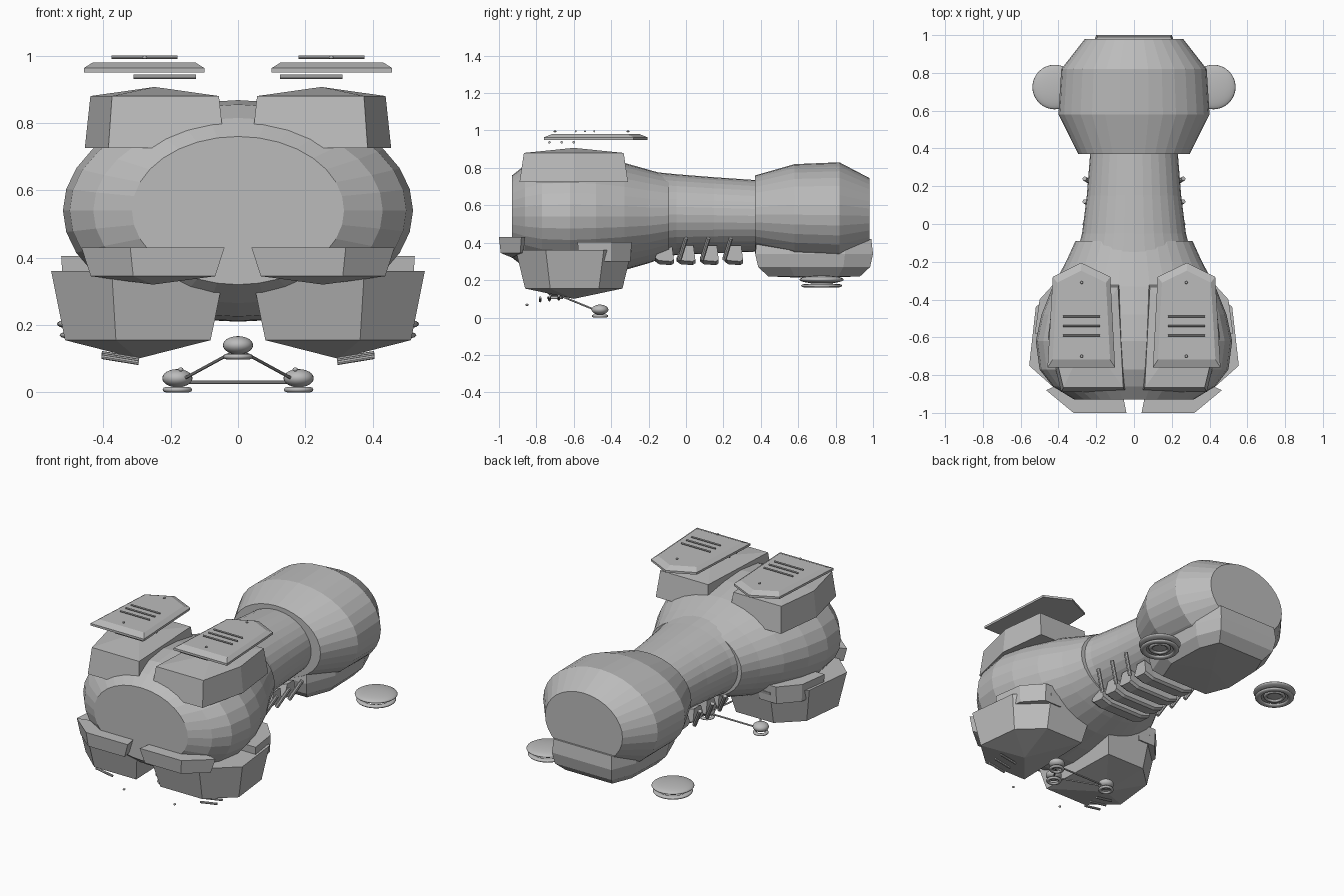
import bpy, bmesh, math
from mathutils import Vector

if "Cube" in bpy.data.objects:
    bpy.data.objects.remove(bpy.data.objects["Cube"])

grey = bpy.data.materials.new("plain grey")
grey.diffuse_color = (0.5, 0.5, 0.5, 1)
grey.use_nodes = True
grey.node_tree.nodes["Principled BSDF"].inputs["Base Color"].default_value = grey.diffuse_color


def finish(name, bm, smooth=False):
    bmesh.ops.recalc_face_normals(bm, faces=bm.faces)
    me = bpy.data.meshes.new(name)
    for f in bm.faces:
        f.smooth = smooth
    bm.to_mesh(me)
    bm.free()
    me.materials.append(grey)
    ob = bpy.data.objects.new(name, me)
    bpy.context.collection.objects.link(ob)
    return ob


def skin(bm, rings, apex=None):
    """Join equal rings of points; close the first, cap or point the last."""
    rows = [[bm.verts.new(p) for p in r] for r in rings]
    n = len(rows[0])
    for a, b in zip(rows, rows[1:]):
        for i in range(n):
            j = (i + 1) % n
            bm.faces.new((a[i], a[j], b[j], b[i]))
    bm.faces.new(rows[0])
    if apex is None:
        bm.faces.new(rows[-1])
    else:
        top = bm.verts.new(apex)
        for i in range(n):
            bm.faces.new((rows[-1][i], rows[-1][(i + 1) % n], top))


def barrel(name, sections, n=32):
    """Elliptic loft along y: (y, half width, half height, centre z)."""
    bm = bmesh.new()
    skin(bm, [[(rx * math.cos(2 * math.pi * i / n), y,
                cz + rz * math.sin(2 * math.pi * i / n)) for i in range(n)]
              for y, rx, rz, cz in sections])
    return finish(name, bm)


def pod(name, outline, layers, apex_z=None, side=1):
    """Faceted plate: outline scaled per layer (z, scale), optional low peak."""
    xs, ys = [p[0] for p in outline], [p[1] for p in outline]
    cx, cy = (min(xs) + max(xs)) / 2, (min(ys) + max(ys)) / 2
    bm = bmesh.new()
    skin(bm, [[(side * (cx + (x - cx) * s), cy + (y - cy) * s, z) for x, y in outline]
              for z, s in layers],
         None if apex_z is None else (side * cx, cy, apex_z))
    return finish(name, bm)


def rod(name, a, b, r, n=8):
    a, b = Vector(a), Vector(b)
    d = b - a
    bm = bmesh.new()
    bmesh.ops.create_cone(bm, cap_ends=True, segments=n, radius1=r, radius2=r, depth=d.length)
    ob = finish(name, bm)
    ob.location = (a + b) / 2
    ob.rotation_euler = d.to_track_quat('Z', 'Y').to_euler()
    return ob


def ball(name, c, r, h, seg=24):
    bm = bmesh.new()
    bmesh.ops.create_uvsphere(bm, u_segments=seg, v_segments=max(6, seg // 2), radius=1)
    bmesh.ops.scale(bm, vec=(r, r, h), verts=bm.verts)
    bmesh.ops.translate(bm, vec=c, verts=bm.verts)
    return finish(name, bm, True)


def ring(name, c, major, minor, height, n=32, m=8):
    bm = bmesh.new()
    rows = []
    for i in range(n):
        t = 2 * math.pi * i / n
        rows.append([bm.verts.new((
            c[0] + (major + minor * math.cos(2 * math.pi * k / m)) * math.cos(t),
            c[1] + (major + minor * math.cos(2 * math.pi * k / m)) * math.sin(t),
            c[2] + height * math.sin(2 * math.pi * k / m))) for k in range(m)])
    for i in range(n):
        for k in range(m):
            a, b = rows[i], rows[(i + 1) % n]
            bm.faces.new((a[k], b[k], b[(k + 1) % m], a[(k + 1) % m]))
    return finish(name, bm, True)


# Main hull: wide front, waist, rear drum
barrel("front_hull", [(-.93, .315, .22, .54), (-.86, .43, .275, .54), (-.77, .50, .315, .54),
                      (-.62, .52, .328, .54), (-.48, .49, .315, .54), (-.33, .43, .287, .54),
                      (-.2, .36, .25, .54), (-.09, .31, .215, .545)])
barrel("waist", [(-.15, .30, .226, .55), (-.05, .275, .216, .55),
                 (.15, .25, .203, .547), (.40, .23, .19, .543)])
barrel("rear_drum", [(.37, .295, .21, .55), (.58, .40, .27, .55),
                     (.82, .385, .283, .547), (.98, .26, .203, .543)])

# Chin pod below the rear drum
pod("rear_belly_pod", [(-.2, .37), (.2, .37), (.27, .55), (.26, .85), (.2, 1.0),
                       (-.2, 1.0), (-.26, .85), (-.27, .55)],
    [(.42, .97), (.34, 1), (.27, .95), (.22, .78)], .21)

# Ribs under the waist
for i, y in enumerate((-.11, .005, .13, .26)):
    bm = bmesh.new()
    prof = [(-.055, .30), (-.03, .365), (.035, .365), (.045, .29), (.03, .28), (-.035, .285)]
    skin(bm, [[(x, y + p, z + lift) for p, z in prof]
              for x, lift in ((-.17, .02), (-.11, 0), (.11, 0), (.17, .02))])
    finish("belly_rib_%d" % (i + 1), bm)

for s, tag in ((1, "right"), (-1, "left")):
    # Upper armour pod and hovering plate
    pod("upper_pod_" + tag, [(.04, -.89), (.385, -.89), (.455, -.6), (.42, -.31), (.07, -.31)],
        [(.725, 1), (.88, .92)], .907, s)
    pod("hover_plate_" + tag, [(.10, -.76), (.458, -.76), (.43, -.28), (.28, -.205), (.125, -.28)],
        [(.95, 1), (.963, 1), (.98, .85)], None, s)
    # Lower armour pod, its rear lip and the front bumper
    pod("lower_pod_" + tag, [(.04, -.91), (.375, -.91), (.555, -.75), (.52, -.44), (.36, -.29),
                             (.06, -.29)],
        [(.36, 1), (.155, .84)], .10, s)
    pod("pod_lip_" + tag, [(.30, -.58), (.525, -.58), (.50, -.40), (.40, -.29), (.28, -.29)],
        [(.405, 1), (.30, .95)], None, s)
    pod("front_bumper_" + tag, [(.04, -1.0), (.32, -1.0), (.465, -.88), (.42, -.86), (.06, -.90)],
        [(.43, 1), (.345, .87)], .32, s)
    # Slats and studs above and below the plate
    for y in (-.49, -.54, -.59):
        rod("top_slat_" + tag, (s * .18, y, .995), (s * .375, y, .995), .005)
    for y in (-.73, -.665, -.6):
        rod("under_slat_" + tag, (s * .125, y, .937), (s * .31, y, .937), .007)
    for y in (-.31, -.70):
        ball("plate_stud_" + tag, (s * .277, y, .995), .008, .005, 8)
    # Slats and studs below the lower pod
    for y, z in ((-.78, .093), (-.73, .098), (-.68, .103)):
        rod("lower_slat_" + tag, (s * .295, y, z - .005), (s * .405, y, z + .013), .007)
    ball("lower_stud_" + tag, (s * .17, -.85, .068), .008, .006, 8)
    # Slanted rods beside the ribs
    for y in (-.035, .085, .205):
        rod("side_rod_" + tag, (s * .20, y, .31), (s * .262, y + .035, .425), .012)
    # Rear hover disc with its ring
    c = (s * .42, .725)
    ball("rear_disc_" + tag, (*c, .203), .118, .022, 32)
    ring("rear_disc_ring_" + tag, (*c, .17), .092, .018, .009)
    ring("rear_disc_inner_ring_" + tag, (*c, .177), .052, .01, .008)

# Three linked ground sensors
feet = [(0, -.70, .14), (-.18, -.46, .042), (.18, -.46, .042)]
for i, f in enumerate(feet):
    ball("sensor_ball_%d" % (i + 1), f, .045, .027)
    ring("sensor_ring_%d" % (i + 1), (f[0], f[1], f[2] - .034), .034, .01, .008, 24)
    g = feet[(i + 1) % 3]
    down = Vector((0, 0, -.012))
    rod("sensor_link_%d" % (i + 1), Vector(f) + down, Vector(g) + down, .005)
